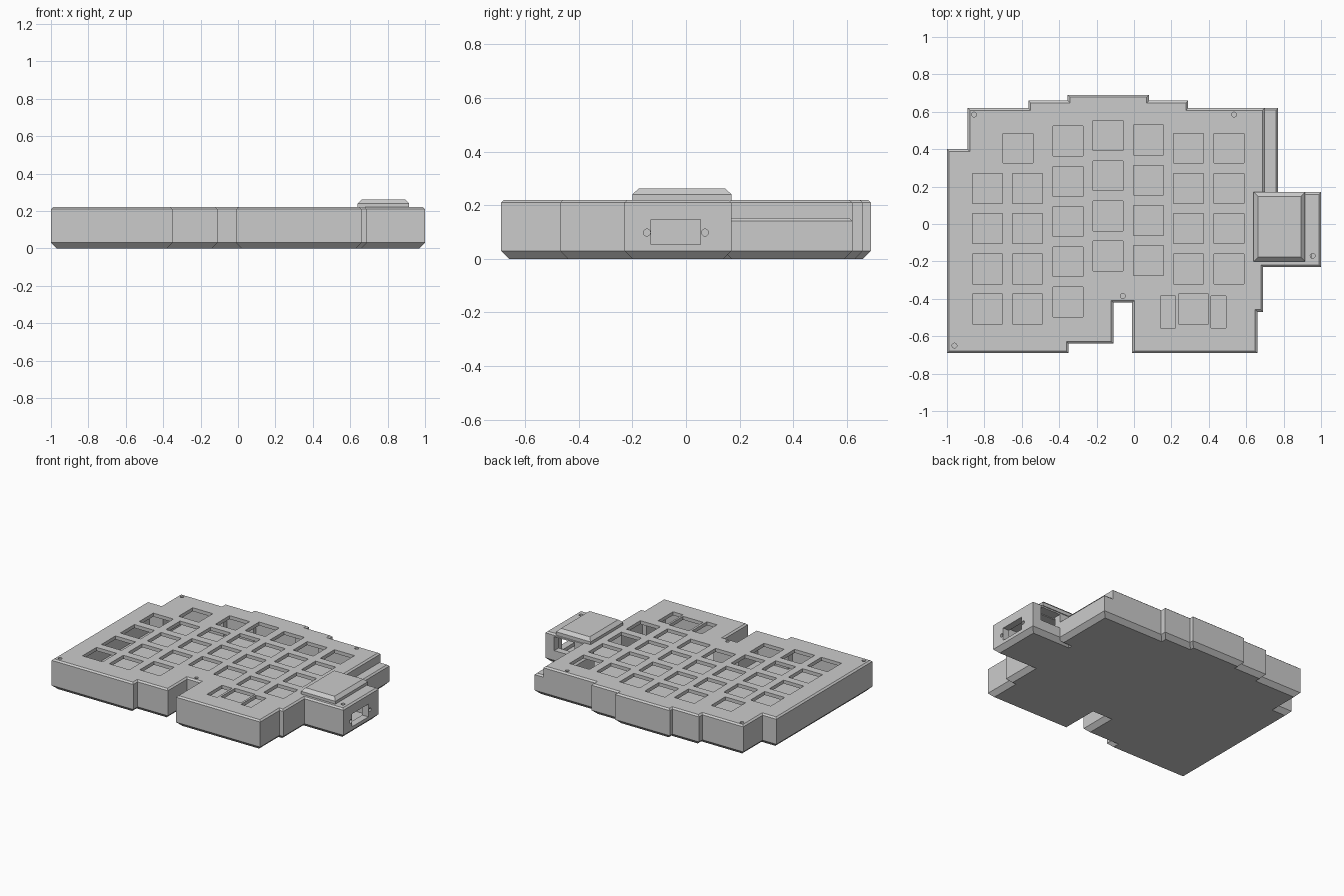
import bpy, bmesh
from mathutils import Vector, Matrix

old = bpy.data.objects.get("Cube")
if old:
    bpy.data.objects.remove(old, do_unlink=True)

grey = bpy.data.materials.new("plain_grey")
grey.use_nodes = True
grey.diffuse_color = (0.6, 0.6, 0.6, 1)
grey.node_tree.nodes["Principled BSDF"].inputs["Base Color"].default_value = grey.diffuse_color


def inset(points, amount):
    """Move a counter-clockwise right-angled outline inwards."""
    result = []
    for i, point in enumerate(points):
        before = (point - points[i - 1]).normalized()
        after = (points[(i + 1) % len(points)] - point).normalized()
        d = before + after
        result.append(point + Vector((-d.y, d.x)) * amount)
    return result


def rectangle(left, right, front, back):
    return [Vector(p) for p in ((left, front), (right, front), (right, back), (left, back))]


def finish(bm, name):
    bmesh.ops.recalc_face_normals(bm, faces=bm.faces)
    mesh = bpy.data.meshes.new(name)
    bm.to_mesh(mesh)
    bm.free()
    mesh.materials.append(grey)
    obj = bpy.data.objects.new(name, mesh)
    bpy.context.collection.objects.link(obj)
    return obj


def stack(name, outline, levels):
    """Solid made from (inset, height) levels of one outline."""
    bm = bmesh.new()
    rings = [[bm.verts.new((p.x, p.y, z)) for p in inset(outline, amount)] for amount, z in levels]
    for low, high in zip(rings, rings[1:]):
        for i in range(len(low)):
            bm.faces.new((low[i - 1], low[i], high[i], high[i - 1]))
    bm.faces.new(rings[0])
    bm.faces.new(rings[-1])
    return finish(bm, name)


def add_box(bm, centre, size):
    matrix = Matrix.Translation(centre) @ Matrix.Diagonal((*size, 1))
    bmesh.ops.create_cube(bm, size=1, matrix=matrix)


def add_hole(bm, centre, depth, turn=None):
    matrix = Matrix.Translation(centre)
    if turn:
        matrix = matrix @ Matrix.Rotation(1.5708, 4, turn)
    bmesh.ops.create_cone(bm, cap_ends=True, segments=20, radius1=0.013,
                          radius2=0.013, depth=depth, matrix=matrix)


def cut(target, cutter):
    mod = target.modifiers.new("cut", "BOOLEAN")
    mod.operation = "DIFFERENCE"
    mod.solver = "EXACT"
    mod.object = cutter
    bpy.context.view_layer.objects.active = target
    bpy.ops.object.modifier_apply(modifier=mod.name)
    bpy.data.objects.remove(cutter, do_unlink=True)


# Stepped case outline, given as alternating x and y moves
xs = [-1, -.35, -.11, -.01, .66, .69, 1, .7, .29, .08, -.355, -.565, -.89]
ys = [-.69, -.64, -.42, -.69, -.47, -.23, .17, .62, .66, .69, .66, .62, .4]
outline = []
for i, y in enumerate(ys):
    outline += [Vector((xs[i], y)), Vector((xs[(i + 1) % len(xs)], y))]

# Case shell with bevelled bottom and top rims
case = stack("keyboard_case", outline, [(.03, 0), (0, .03), (0, .21), (.012, .22)])
cut(case, stack("cavity_cutter", outline, [(.05, .03), (.05, .195)]))

# Key openings: column centre, highest key and number of keys
holes = bmesh.new()
pitch, key, top = .215, .16, .22
columns = [(-.783, .19, 4), (-.57, .19, 4), (-.62, .405, 1), (-.353, .443, 5),
           (-.139, .473, 4), (.077, .449, 4), (.291, .405, 4), (.508, .405, 4),
           (.318, -.455, 1)]
for x, y, count in columns:
    for row in range(count):
        add_box(holes, (x, y - row * pitch, top), (key, key, .1))

# Stabiliser slots beside the wide thumb key
for x in (.182, .452):
    add_box(holes, (x, -.47, top), (.08, .17, .1))

# Screw holes
for x, y in ((-.855, .585), (.535, .585), (-.96, -.65), (-.06, -.385), (.955, -.17)):
    add_hole(holes, (x, y, top), .1)

# Side port with its screw holes, and the cable opening at the back of the bay
add_box(holes, (1, -.038, .1), (.2, .184, .092))
for y in (-.146, .071):
    add_hole(holes, (1, y, .098), .08, "Y")
add_box(holes, (.85, .17, .15), (.16, .14, .1))
cut(case, finish(holes, "opening_cutter"))

# Lower ledge along the right edge
stack("side_ledge", rectangle(.63, .77, .14, .62), [(.03, 0), (0, .03), (0, .142), (.011, .153)])

# Raised cover above the controller bay
stack("bay_cover", rectangle(.64, .915, -.2, .17), [(0, .215), (0, .24), (.023, .262)])
